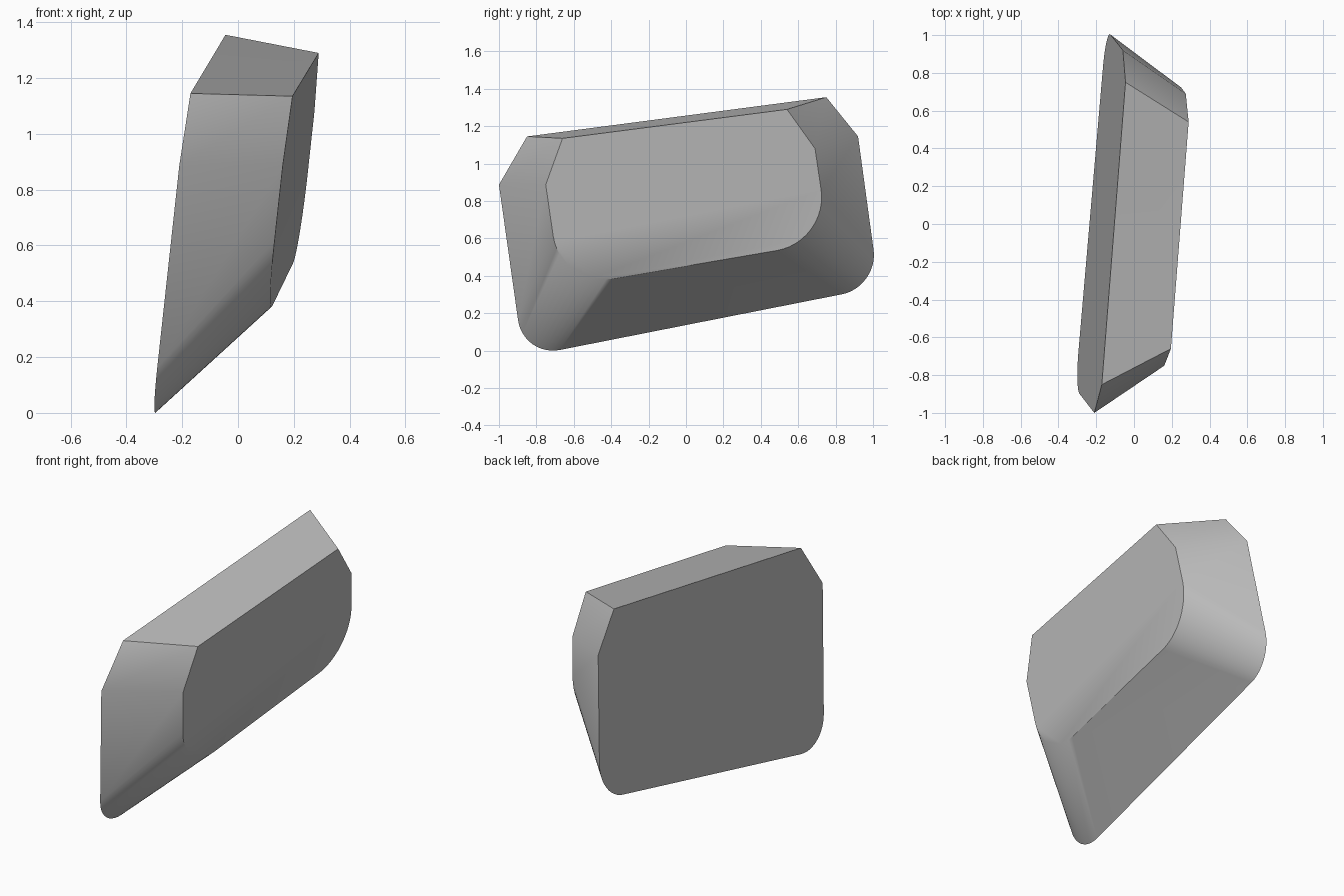
import bpy, bmesh, math
from mathutils import Vector

cube = bpy.data.objects.get("Cube")
if cube:
    bpy.data.objects.remove(cube, do_unlink=True)

grey = bpy.data.materials.new("plain grey")
grey.use_nodes = True
grey.diffuse_color = (0.5, 0.5, 0.5, 1)
grey.node_tree.nodes["Principled BSDF"].inputs["Base Color"].default_value = (0.5, 0.5, 0.5, 1)


def rounded(before, corner, after, reach, steps=12):
    """Circular arc that rounds a corner, as a weighted quadratic curve."""
    c = Vector(corner)
    p = c + (Vector(before) - c).normalized() * reach
    q = c + (Vector(after) - c).normalized() * reach
    w = 0.7
    pts = []
    for i in range(steps + 1):
        t = i / steps
        k0, k1, k2 = (1 - t) ** 2, 2 * w * t * (1 - t), t * t
        pts.append((p * k0 + c * k1 + q * k2) / (k0 + k1 + k2))
    return pts


def outline(points, reach, offset):
    """Six-cornered (y, z) outline, lower two corners rounded, on a tilted plane."""
    a, b, c, d, f, g = points
    flat = [a, b, *rounded(b, c, d, reach), *rounded(c, d, f, reach), f, g]
    return [Vector((offset + 0.063 * y + 0.118 * z, y, z)) for y, z in flat]


# Large back face and small front face of the tapered block
large = outline([(-0.85, 1.145), (-1, 0.887), (-0.87, -0.035),
                 (1.03, 0.34), (0.92, 1.145), (0.75, 1.355)], 0.2, -0.252)
small = outline([(-0.66, 1.135), (-0.75, 0.887), (-0.67, 0.337),
                 (0.763, 0.583), (0.69, 1.08), (0.54, 1.29)], 0.28, 0.103)

bm = bmesh.new()
low = [bm.verts.new(p) for p in large]
top = [bm.verts.new(p) for p in small]
bm.faces.new(low)
bm.faces.new(top)
# Sloping sides
for i in range(len(low)):
    j = (i + 1) % len(low)
    bm.faces.new((low[i], low[j], top[i]))
    bm.faces.new((low[j], top[j], top[i]))
bmesh.ops.recalc_face_normals(bm, faces=bm.faces)
mesh = bpy.data.meshes.new("tapered_block")
bm.to_mesh(mesh)
bm.free()
mesh.materials.append(grey)
block = bpy.data.objects.new("tapered_block", mesh)
bpy.context.collection.objects.link(block)

bpy.ops.object.select_all(action='DESELECT')
block.select_set(True)
bpy.context.view_layer.objects.active = block
bpy.ops.object.shade_smooth_by_angle(angle=math.radians(40))
